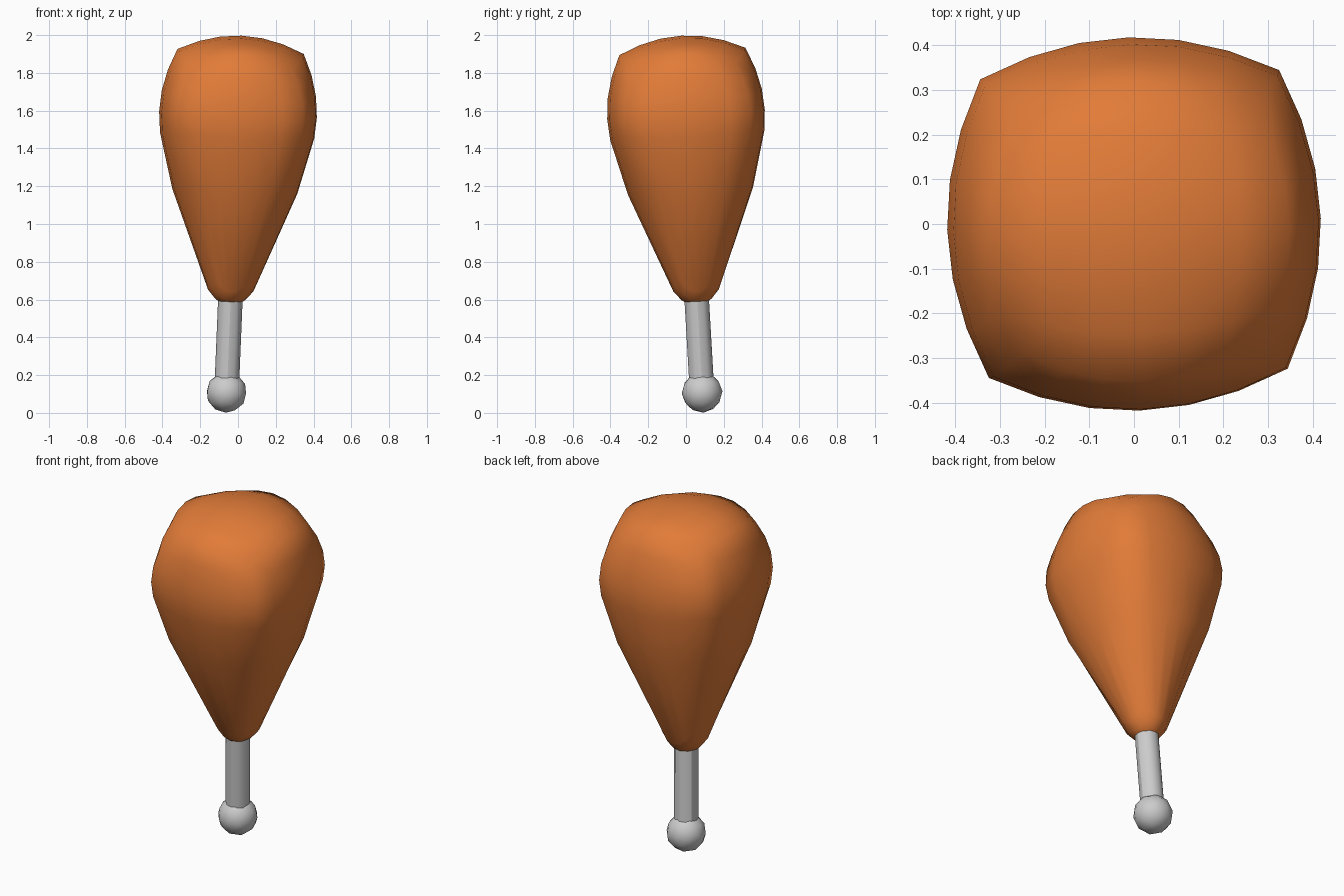
import bpy, bmesh
from mathutils import Vector, Euler

if "Cube" in bpy.data.objects:
    bpy.data.objects.remove(bpy.data.objects["Cube"])

TILT = Euler((0.059, 0.0395, 0.031)).to_matrix()
CENTRE = Vector((0, 0, 1.58))
A, K, N = 0.418, 0.2, 6


def place(p):
    """Tilt a point about the centre of the meat."""
    return CENTRE + TILT @ Vector(p)


def finish(name, bm, mat=None):
    for v in bm.verts:
        v.co = place(v.co)
    bmesh.ops.recalc_face_normals(bm, faces=bm.faces)
    for f in bm.faces:
        f.smooth = True
    me = bpy.data.meshes.new(name)
    bm.to_mesh(me)
    bm.free()
    ob = bpy.data.objects.new(name, me)
    bpy.context.collection.objects.link(ob)
    if mat:
        me.materials.append(mat)
    return ob


orange = bpy.data.materials.new("roast_orange")
orange.diffuse_color = (0.76, 0.2, 0.04, 1)
orange.use_nodes = True
orange.node_tree.nodes["Principled BSDF"].inputs["Base Color"].default_value = orange.diffuse_color

# Meat: bulged cube whose lower rows are pulled down and narrowed
bm = bmesh.new()
bmesh.ops.create_cube(bm, size=2)
bmesh.ops.subdivide_edges(bm, edges=bm.edges[:], cuts=N - 1, use_grid_fill=True)
rows = {-2: (0.87, 0.185), -3: (0.36, 0.60)}   # row: (width scale, drop)
for v in bm.verts:
    u, t, w = v.co
    bulge = lambda a, b, c: a * A * (1 - K * b * b) * (1 - K * c * c)
    s, drop = rows.get(round(w * 3), (1, 0))
    v.co = (s * bulge(u, t, w), s * bulge(t, u, w), bulge(w, u, t) - drop)
finish("meat", bm, orange)

# Bone shaft
bm = bmesh.new()
bmesh.ops.create_cone(bm, cap_ends=True, segments=12, radius1=0.065, radius2=0.065, depth=0.75)
bmesh.ops.translate(bm, verts=bm.verts, vec=(0, 0, -1.08))
shaft = finish("bone_shaft", bm)
bpy.context.view_layer.objects.active = shaft
shaft.select_set(True)
bpy.ops.object.shade_smooth_by_angle()

# Bone knob
bm = bmesh.new()
bmesh.ops.create_icosphere(bm, subdivisions=2, radius=0.108)
bmesh.ops.translate(bm, verts=bm.verts, vec=(0, 0, -1.475))
finish("bone_knob", bm)
